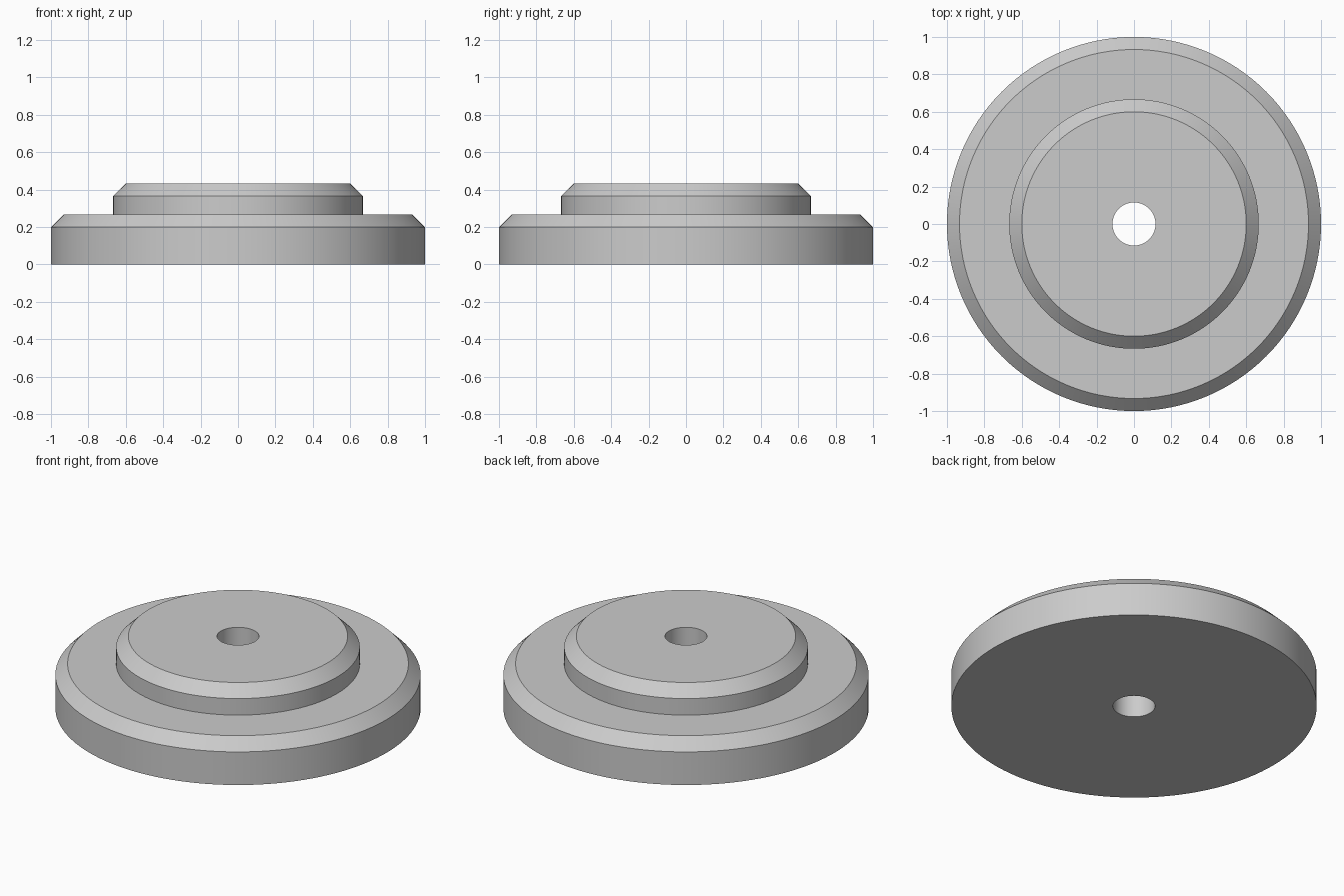
import bpy
import math

cube = bpy.data.objects.get("Cube")
if cube:
    bpy.data.objects.remove(cube, do_unlink=True)

SEGMENTS = 128

# Closed cross-section (radius, height), running from the bore outwards and up
PROFILE = [
    (0.115, 0.0), (1.0, 0.0), (1.0, 0.2), (0.933, 0.267),    # base disc
    (0.667, 0.267), (0.667, 0.367), (0.6, 0.433),            # raised step
    (0.115, 0.433),                                          # top of the bore
]


def lathe(name, profile, material):
    """Revolve a closed profile around the z axis."""
    n = len(profile)
    verts, faces = [], []
    for s in range(SEGMENTS):
        a = 2 * math.pi * s / SEGMENTS
        verts += [(r * math.cos(a), r * math.sin(a), z) for r, z in profile]
    for s in range(SEGMENTS):
        here, there = s * n, (s + 1) % SEGMENTS * n
        for i in range(n):
            j = (i + 1) % n
            faces.append((here + i, there + i, there + j, here + j))
    mesh = bpy.data.meshes.new(name)
    mesh.from_pydata(verts, [], faces)
    mesh.materials.append(material)
    obj = bpy.data.objects.new(name, mesh)
    bpy.context.collection.objects.link(obj)
    return obj


# Plain grey finish
grey = bpy.data.materials.new("grey")
grey.use_nodes = True
grey.diffuse_color = (0.6, 0.6, 0.6, 1)
grey.node_tree.nodes["Principled BSDF"].inputs["Base Color"].default_value = (0.6, 0.6, 0.6, 1)

# Stepped, chamfered disc with a through bore
disc = lathe("stepped_disc", PROFILE, grey)
bpy.ops.object.select_all(action="DESELECT")
disc.select_set(True)
bpy.context.view_layer.objects.active = disc
bpy.ops.object.shade_smooth_by_angle(angle=math.radians(30))
